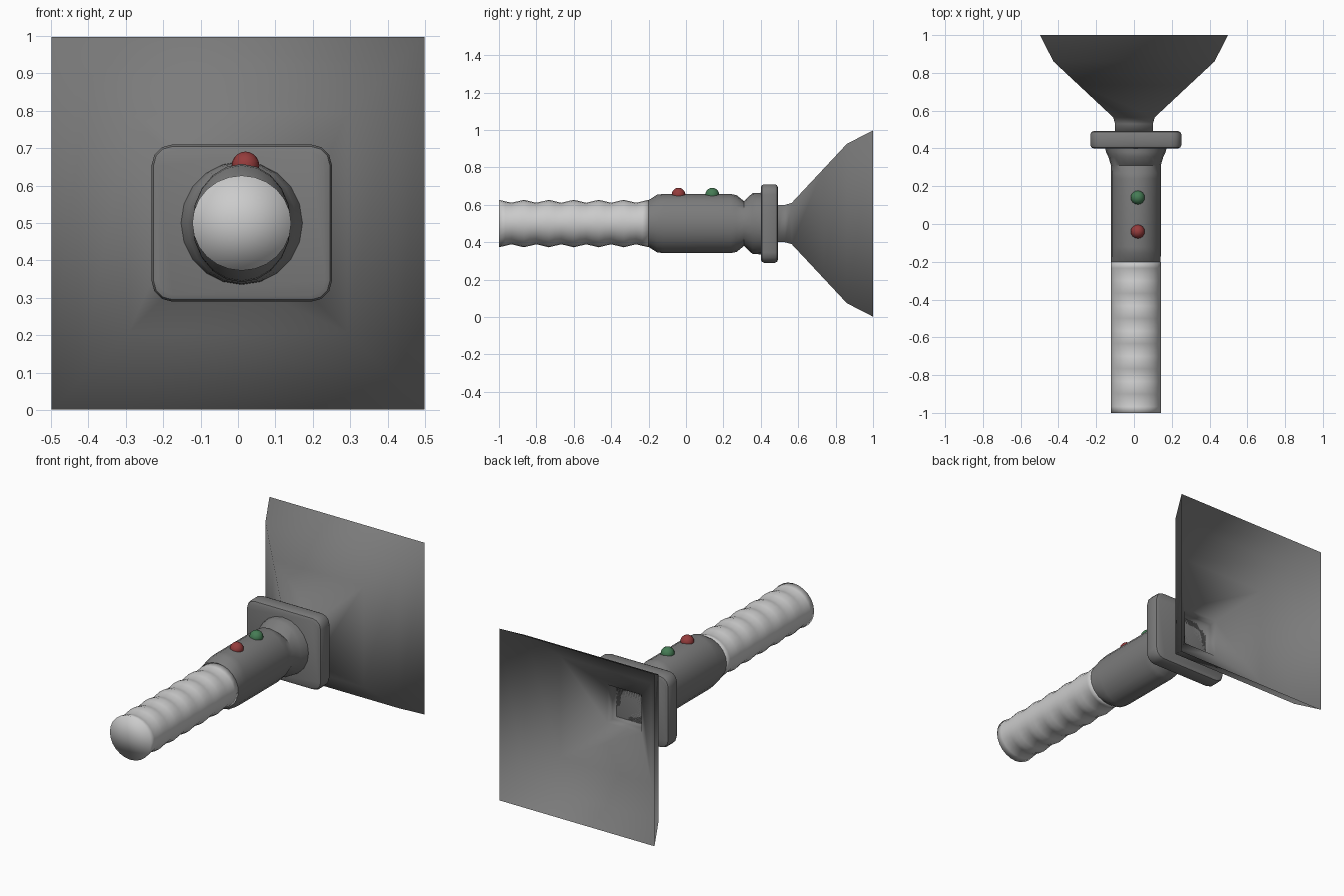
import bpy, bmesh, math
from mathutils import Vector

if "Cube" in bpy.data.objects:
    bpy.data.objects.remove(bpy.data.objects["Cube"])

CX, CZ = 0.01, 0.5   # axis of the handle


def material(name, rgb):
    m = bpy.data.materials.new(name)
    m.diffuse_color = (*rgb, 1)
    m.use_nodes = True
    m.node_tree.nodes["Principled BSDF"].inputs["Base Color"].default_value = m.diffuse_color
    return m


dark = material("dark grey", (0.2, 0.2, 0.2))
light = material("light grey", (0.6, 0.6, 0.6))
red = material("red", (0.3, 0.045, 0.045))
green = material("green", (0.06, 0.2, 0.09))


def finish(name, bm, mat, angle=None):
    me = bpy.data.meshes.new(name)
    bm.to_mesh(me)
    bm.free()
    ob = bpy.data.objects.new(name, me)
    bpy.context.collection.objects.link(ob)
    me.materials.append(mat)
    for p in me.polygons:
        p.use_smooth = True
    if angle is not None:
        bpy.ops.object.select_all(action='DESELECT')
        ob.select_set(True)
        bpy.context.view_layer.objects.active = ob
        bpy.ops.object.shade_smooth_by_angle(angle=math.radians(angle))
    return ob


def loft(sections, n, cx, phase=0.0, cap_start=True, cap_end=True):
    """Join rings along y; each section is (y, half width, half height)."""
    bm = bmesh.new()
    rings = []
    for y, rx, rz in sections:
        rings.append([bm.verts.new((cx + rx * math.cos(phase + i * math.tau / n), y,
                                    CZ + rz * math.sin(phase + i * math.tau / n)))
                      for i in range(n)])
    for a, b in zip(rings, rings[1:]):
        for i in range(n):
            j = (i + 1) % n
            bm.faces.new((a[i], a[j], b[j], b[i]))
    # fan caps
    for use, ring, y in ((cap_start, rings[0], sections[0][0]), (cap_end, rings[-1], sections[-1][0])):
        if use:
            c = bm.verts.new((cx, y, CZ))
            for i in range(n):
                bm.faces.new((ring[i], ring[(i + 1) % n], c))
    bmesh.ops.recalc_face_normals(bm, faces=bm.faces)
    return bm


# Grip: ridged above and below, straight at the sides
steps = 24
grip = [(-1 + 0.8 * k / steps, 0.132, 0.119 + 0.008 * math.cos(k * math.tau / 4))
        for k in range(steps + 1)]
finish("grip", loft(grip, 24, CX), light)

# Handle body with a waist and a collar flaring to the guard
body = [(-0.2, 0.131, 0.125), (-0.155, 0.132, 0.154), (-0.12, 0.132, 0.158),
        (0.24, 0.132, 0.158), (0.27, 0.132, 0.152), (0.31, 0.132, 0.12),
        (0.355, 0.145, 0.162), (0.38, 0.157, 0.164), (0.41, 0.165, 0.165)]
finish("handle_body", loft(body, 20, CX), dark, 50)

# Guard plate: rounded outline, then softened rims
bm = bmesh.new()
bmesh.ops.create_cube(bm, size=1)
for v in bm.verts:
    v.co = Vector((CX + v.co.x * 0.482, 0.446 + v.co.y * 0.092, CZ + v.co.z * 0.42))
corners = [e for e in bm.edges if abs(e.verts[0].co.y - e.verts[1].co.y) > 0.05]
bmesh.ops.bevel(bm, geom=corners, offset=0.055, segments=3, profile=0.5, affect='EDGES')
rims = [e for e in bm.edges if abs(e.verts[0].co.y - e.verts[1].co.y) < 0.01]
bmesh.ops.bevel(bm, geom=rims, offset=0.018, segments=2, profile=0.5, affect='EDGES')
finish("guard_plate", bm, dark, 40)

# Square horn: open at the wide end, closed at the neck
r2 = math.sqrt(2)
horn = [(y, h * r2, h * r2) for y, h in
        ((0.492, 0.1), (0.53, 0.1), (0.565, 0.11), (0.735, 0.292), (0.86, 0.426), (1.0, 0.498))]
bm = loft(horn, 4, 0.0, math.pi / 4, True, False)
finish("horn", bm, dark)

# Buttons
for name, y, mat in (("red_button", -0.04, red), ("green_button", 0.14, green)):
    bm = bmesh.new()
    bmesh.ops.create_uvsphere(bm, u_segments=16, v_segments=10, radius=0.037)
    bmesh.ops.translate(bm, verts=bm.verts, vec=(0.02, y, 0.654))
    finish(name, bm, mat)
